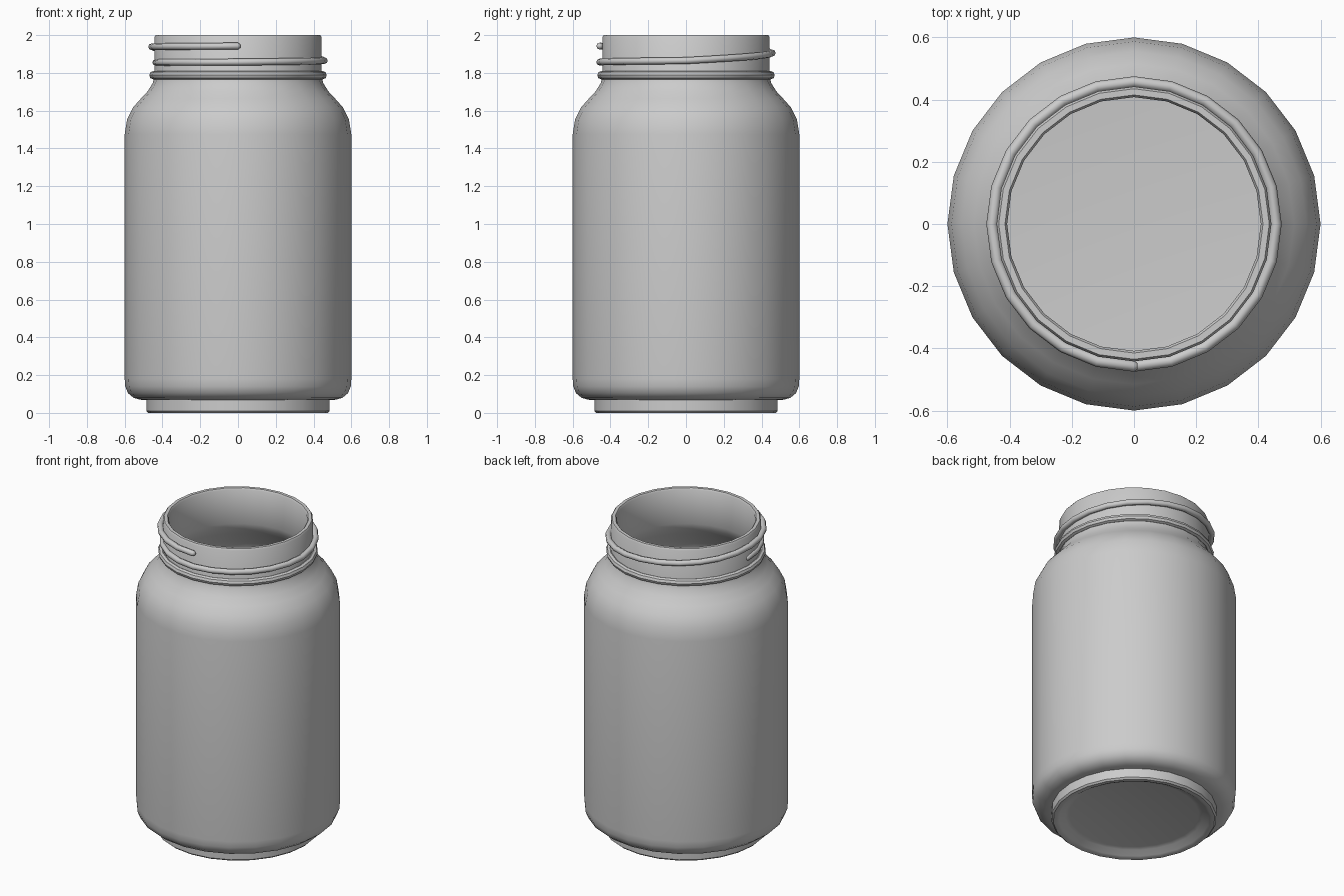
import bpy, math
from mathutils import Vector

if "Cube" in bpy.data.objects:
    bpy.data.objects.remove(bpy.data.objects["Cube"])

SIDES = 24


def make(name, verts, faces, angle=40):
    me = bpy.data.meshes.new(name)
    me.from_pydata(verts, [], faces)
    ob = bpy.data.objects.new(name, me)
    bpy.context.collection.objects.link(ob)
    bpy.ops.object.select_all(action='DESELECT')
    ob.select_set(True)
    bpy.context.view_layer.objects.active = ob
    bpy.ops.object.mode_set(mode='EDIT')
    bpy.ops.mesh.select_all(action='SELECT')
    bpy.ops.mesh.normals_make_consistent(inside=False)
    bpy.ops.object.mode_set(mode='OBJECT')
    bpy.ops.object.shade_smooth_by_angle(angle=math.radians(angle))
    return ob


def lathe(name, profile, closed=False):
    """Spin (radius, z) points about z; open profiles get capped ends."""
    n = len(profile)
    verts = [(r * math.cos(2 * math.pi * s / SIDES), r * math.sin(2 * math.pi * s / SIDES), z)
             for r, z in profile for s in range(SIDES)]
    faces = []
    for i in range(n if closed else n - 1):
        a, b = i * SIDES, (i + 1) % n * SIDES
        for s in range(SIDES):
            t = (s + 1) % SIDES
            faces.append((a + s, a + t, b + t, b + s))
    if not closed:
        faces.append(tuple(range(SIDES)))
        faces.append(tuple((n - 1) * SIDES + s for s in range(SIDES)))
    return make(name, verts, faces)


# Hollow jar: recessed underside, outer wall, rim, inner wall, floor
lathe("jar_body", [
    (0.38, 0.035), (0.405, 0.028), (0.44, 0.006), (0.455, 0.0), (0.475, 0.0), (0.485, 0.01),
    (0.485, 0.068), (0.52, 0.07), (0.553, 0.08), (0.583, 0.105), (0.597, 0.14), (0.6, 0.18),
    (0.6, 1.475), (0.587, 1.555), (0.555, 1.618), (0.515, 1.663), (0.478, 1.703),
    (0.452, 1.745), (0.442, 1.78), (0.442, 1.99), (0.435, 2.0),
    (0.415, 2.0), (0.408, 1.99), (0.408, 1.77), (0.425, 1.73), (0.455, 1.683),
    (0.53, 1.6), (0.557, 1.545), (0.57, 1.47), (0.57, 0.18), (0.555, 0.125),
    (0.51, 0.1), (0.4, 0.09)])

# Bead around the base of the neck
bead = [(0.449 + 0.021 * math.cos(k * math.pi / 4), 1.788 + 0.022 * math.sin(k * math.pi / 4))
        for k in range(8)]
lathe("neck_bead", bead, closed=True)

# Screw thread: tube of rings from the left, one and a quarter turns up to the front
heights = [1.855, 1.857, 1.865, 1.905, 1.938, 1.942]
steps, ring = 30, 8
verts, faces = [], []
for i in range(-1, steps + 2):
    j = min(max(i, 0), steps)
    a = math.pi + 2 * math.pi * j / SIDES
    q = min(int(j / 6), 4)
    f = j / 6 - q
    z = heights[q] * (1 - f) + heights[q + 1] * f
    out = Vector((math.cos(a), math.sin(a), 0))
    along = Vector((-math.sin(a), math.cos(a), 0))
    fade = min(1, j / 6)
    centre = out * (0.435 + 0.022 * fade) + Vector((0, 0, z))
    rad = 0.018
    if i != j:                      # rounded tips
        centre += along * (0.012 * (i - j))
        rad = 0.009
    for k in range(ring):
        t = 2 * math.pi * k / ring
        verts.append(centre + out * rad * math.cos(t) + Vector((0, 0, rad * math.sin(t))))
rows = steps + 3
for i in range(rows - 1):
    for k in range(ring):
        m = (k + 1) % ring
        faces.append((i * ring + k, i * ring + m, (i + 1) * ring + m, (i + 1) * ring + k))
faces.append(tuple(range(ring)))
faces.append(tuple((rows - 1) * ring + k for k in range(ring)))
make("screw_thread", verts, faces, 60)
